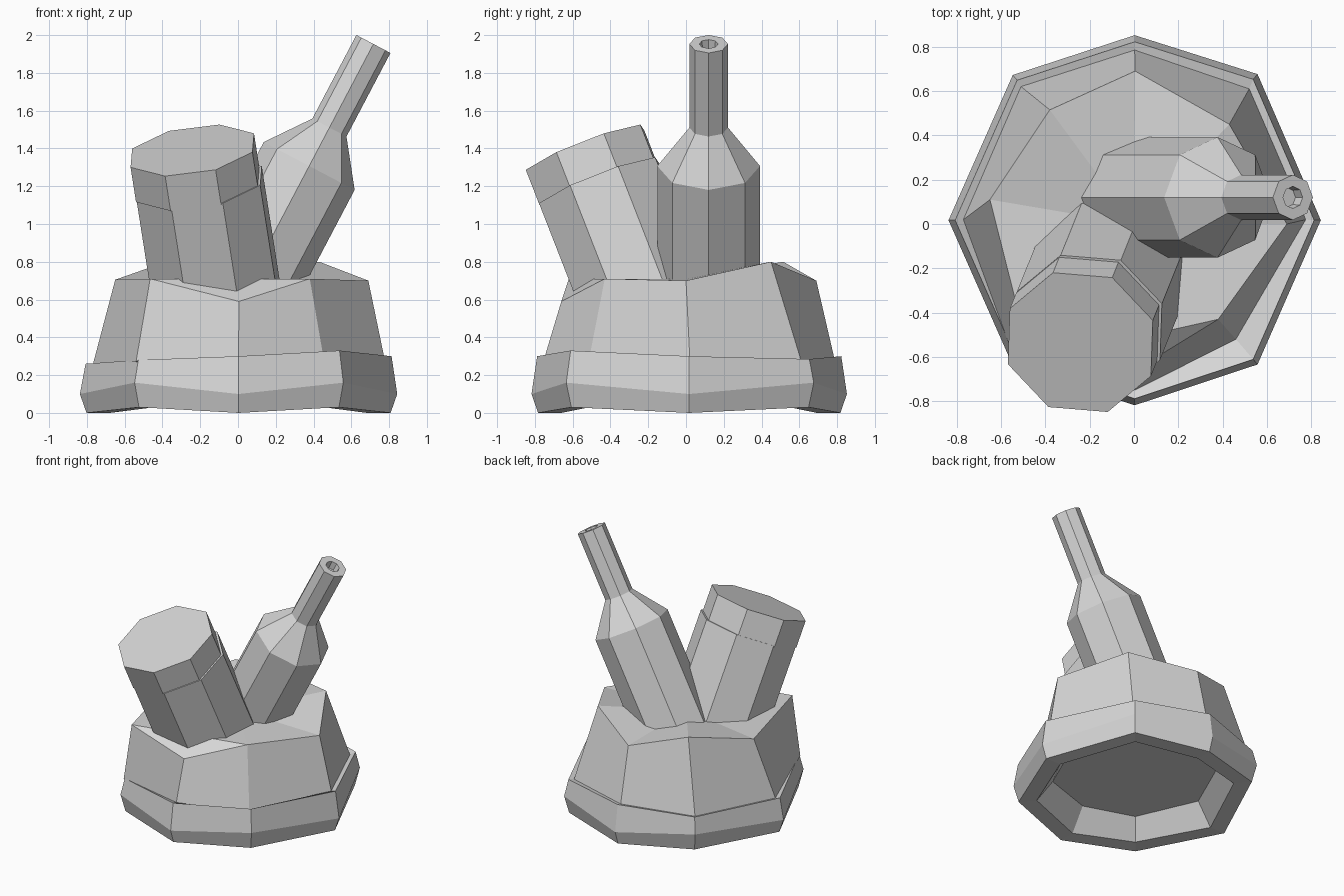
import bpy
import bmesh
import math
from mathutils import Vector

if "Cube" in bpy.data.objects:
    bpy.data.objects.remove(bpy.data.objects["Cube"], do_unlink=True)

grey = bpy.data.materials.new("plain grey")
grey.use_nodes = True
colour = (0.67, 0.67, 0.67, 1)
grey.diffuse_color = colour
grey.node_tree.nodes["Principled BSDF"].inputs["Base Color"].default_value = colour


def loft(name, rings, centre=None, ear=None):
    """Skin equal-sized rings and cap both ends.

    With a centre, the last cap is a fan, less one corner (ear) cut off flat."""
    bm = bmesh.new()
    loops = [[bm.verts.new(p) for p in ring] for ring in rings]
    n = len(loops[0])
    for a, b in zip(loops, loops[1:]):
        for i in range(n):
            j = (i + 1) % n
            bm.faces.new((a[i], a[j], b[j], b[i]))
    bm.faces.new(loops[0])
    top = loops[-1]
    if centre is None:
        bm.faces.new(top)
    else:
        bm.faces.new((top[ear - 1], top[ear], top[ear + 1]))
        fan = top[:ear] + top[ear + 1:]
        c = bm.verts.new(centre)
        for i in range(n - 1):
            bm.faces.new((fan[i - 1], fan[i], c))
    bmesh.ops.recalc_face_normals(bm, faces=bm.faces)
    mesh = bpy.data.meshes.new(name)
    bm.to_mesh(mesh)
    bm.free()
    mesh.materials.append(grey)
    obj = bpy.data.objects.new(name, mesh)
    bpy.context.collection.objects.link(obj)


def turned(name, origin, axis, side, profile):
    """Eight-sided lathe part; profile holds (radius, distance along axis)."""
    w = Vector(axis).normalized()
    u = Vector(side)
    u = (u - w * u.dot(w)).normalized()
    v = w.cross(u)
    angles = [math.tau * k / 8 for k in range(8)]
    loft(name, [[Vector(origin) + w * d + (u * math.cos(a) + v * math.sin(a)) * r
                 for a in angles] for r, d in profile])


def base_ring(r, heights):
    """Uneven octagon, counter-clockwise from +x; heights cycle around it."""
    dirs = [(1, 0), (0.66, 0.785), (0, 0.994), (-0.655, 0.78),
            (-1, 0), (-0.655, -0.78), (0, -0.994), (0.66, -0.775)]
    return [(x * r + 0.003, y * r + 0.017, heights[i % len(heights)])
            for i, (x, y) in enumerate(dirs)]


# Hollow foot rim, uneven lip and tapered mound in one skin
lip = [0.30, 0.285, 0.30, 0.28, 0.26, 0.28, 0.30, 0.33]
mound_foot = [(0.775, 0.02, 0.29), (0.52, 0.61, 0.275), (0.003, 0.785, 0.29),
              (-0.51, 0.62, 0.27), (-0.77, 0.02, 0.25), (-0.54, -0.61, 0.27),
              (0.003, -0.75, 0.29), (0.46, -0.52, 0.25)]
mound_top = [(0.69, 0, 0.70), (0.43, 0.45, 0.80), (0.005, 0.69, 0.70), (-0.38, 0.515, 0.80),
             (-0.65, 0.11, 0.705), (-0.465, -0.62, 0.71), (0.005, -0.66, 0.59),
             (0.38, -0.43, 0.71)]
loft("mound_base", [
    base_ring(0.57, [0.17]),
    base_ring(0.68, [0, 0.03]),
    base_ring(0.805, [0, 0.03]),
    base_ring(0.84, [0.1, 0.16]),
    base_ring(0.81, lip),
    mound_foot,
    mound_top,
], centre=(0, 0, 0.71), ear=6)

# Leaning can; the lid sits slightly off the body's centre
can_axis = (-0.157, -0.39, 1)
can_side = (0.63, -0.31, 0)
turned("can_body", (-0.233, -0.528, 1.39), can_axis, can_side, [(0.358, -0.9), (0.358, -0.19)])
turned("can_lid", (-0.242, -0.534, 1.39), can_axis, can_side, [(0.353, -0.2), (0.353, 0)])

# Leaning bottle with a recessed mouth
turned("bottle", (0.717, 0.12, 1.953), (0.466, 0, 0.885), (0, 1, 0),
       [(0.272, -1.58), (0.272, -0.73), (0.102, -0.5), (0.102, 0), (0.05, 0), (0.045, -0.06)])
